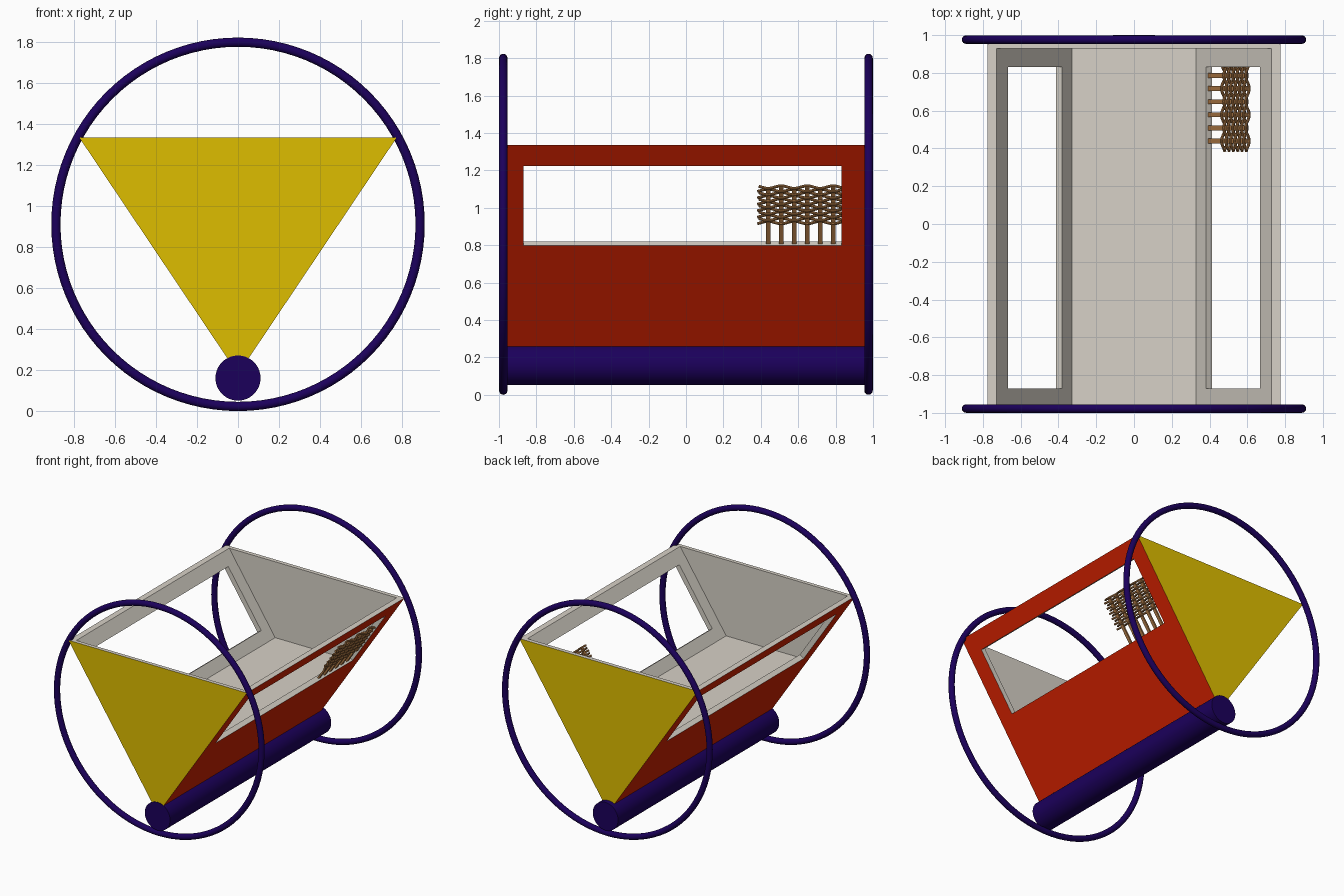
import bpy, bmesh, math
from mathutils import Vector

if "Cube" in bpy.data.objects:
    bpy.data.objects.remove(bpy.data.objects["Cube"])


def mat(name, rgb):
    m = bpy.data.materials.new(name)
    m.diffuse_color = (*rgb, 1)
    m.use_nodes = True
    m.node_tree.nodes["Principled BSDF"].inputs["Base Color"].default_value = m.diffuse_color
    return m


GREY = mat("warm_grey", (0.68, 0.64, 0.57))
RED = mat("brick_red", (0.68, 0.016, 0.0))
YELLOW = mat("mustard_yellow", (0.73, 0.51, 0.0))
PURPLE = mat("deep_purple", (0.011, 0.0, 0.105))
BROWN = mat("wicker_brown", (0.42, 0.19, 0.06))

APEX, TOP, SLOPE = 0.18, 1.336, 0.671         # triangular section of the trough
WALL = 0.048                                   # wall thickness measured level


def wall_x(z):
    return SLOPE * (z - APEX)


def prism(name, pts, y0, y1):
    """Extrude an xz profile along y."""
    bm = bmesh.new()
    face = bm.faces.new([bm.verts.new((x, y0, z)) for x, z in pts])
    ext = bmesh.ops.extrude_face_region(bm, geom=[face])
    moved = [v for v in ext["geom"] if isinstance(v, bmesh.types.BMVert)]
    bmesh.ops.translate(bm, verts=moved, vec=(0, y1 - y0, 0))
    bmesh.ops.recalc_face_normals(bm, faces=bm.faces)
    me = bpy.data.meshes.new(name)
    bm.to_mesh(me)
    bm.free()
    ob = bpy.data.objects.new(name, me)
    bpy.context.collection.objects.link(ob)
    return ob


def cut(target, cutter):
    mod = target.modifiers.new("cut", "BOOLEAN")
    mod.operation, mod.solver, mod.object = "DIFFERENCE", "EXACT", cutter
    bpy.context.view_layer.objects.active = target
    bpy.ops.object.modifier_apply(modifier=mod.name)
    bpy.data.objects.remove(cutter)


# Trough body: triangular prism, hollowed from above down to a flat floor
body = prism("trough_body", [(0, APEX), (wall_x(TOP), TOP), (-wall_x(TOP), TOP)], -0.997, 0.962)
FLOOR, OVER = 0.74, 1.45
xf, xo = wall_x(FLOOR) - WALL, wall_x(OVER) - WALL
cut(body, prism("pocket", [(-xf, FLOOR), (xf, FLOOR), (xo, OVER), (-xo, OVER)], -0.967, 0.93))

# Long windows cut square through both sloping walls
n = Vector((1, -SLOPE)).normalized()
low, high = Vector((wall_x(0.797), 0.797)), Vector((wall_x(1.223), 1.223))
for side in (1, -1):
    profile = [low + n * 0.03, high + n * 0.03, high - n * 0.06, low - n * 0.06]
    cut(body, prism("window", [(side * p.x, p.y) for p in profile], -0.87, 0.832))

# Yellow ends, red outer slopes, grey everywhere else
body.data.materials.clear()
for m in (GREY, RED, YELLOW):
    body.data.materials.append(m)
for f in body.data.polygons:
    nor, c = f.normal, f.center
    f.material_index = 0
    if abs(nor.y) > 0.9 and nor.y * c.y > 0 and abs(c.y) > 0.9:
        f.material_index = 2
    elif abs(nor.x) > 0.7 and nor.z < -0.3 and nor.x * c.x > 0:
        f.material_index = 1

# Keel roller under the trough
bpy.ops.mesh.primitive_cylinder_add(vertices=64, radius=0.11, depth=2.0,
                                    location=(0, 0, 0.161), rotation=(math.pi / 2, 0, 0))
roller = bpy.context.object
roller.name = "keel_roller"
roller.data.materials.append(PURPLE)
bpy.ops.object.shade_smooth_by_angle()

# Hoop at each end
for name, y in (("front_hoop", -0.977), ("back_hoop", 0.976)):
    bpy.ops.mesh.primitive_torus_add(major_segments=96, minor_segments=16, major_radius=0.889,
                                     minor_radius=0.0225, location=(0, y, 0.9115),
                                     rotation=(math.pi / 2, 0, 0))
    hoop = bpy.context.object
    hoop.name = name
    hoop.data.materials.append(PURPLE)
    bpy.ops.object.shade_smooth_by_angle()


def rods(name, paths, radius):
    """Round rods along a list of paths, as one mesh."""
    cu = bpy.data.curves.new(name, "CURVE")
    cu.dimensions, cu.bevel_depth, cu.bevel_resolution = "3D", radius, 2
    cu.use_fill_caps = True
    for path in paths:
        sp = cu.splines.new("POLY")
        sp.points.add(len(path) - 1)
        for p, co in zip(sp.points, path):
            p.co = (*co, 1)
    cu.materials.append(BROWN)
    ob = bpy.data.objects.new(name, cu)
    bpy.context.collection.objects.link(ob)
    bpy.ops.object.select_all(action="DESELECT")
    ob.select_set(True)
    bpy.context.view_layer.objects.active = ob
    bpy.ops.object.convert(target="MESH")
    bpy.ops.object.shade_smooth_by_angle()


# Wicker screen lying in the plane of the right window, at its back end
def on_wall(z, off=0.0):
    return Vector((wall_x(z) - 0.024 + n.x * off, z + n.y * off))


# Flat upright stakes
STEP, FIRST = 0.0695, 0.439
for i in range(6):
    y = FIRST + i * STEP
    stake = prism(f"wicker_stake_{i + 1}", [on_wall(0.808, 0.006), on_wall(1.108, 0.006),
                                            on_wall(1.108, -0.006), on_wall(0.808, -0.006)],
                  y - 0.0125, y + 0.0125)
    stake.data.materials.append(BROWN)

# Strands passing in front of and behind alternate stakes
rows = []
for r in range(12):
    sign = 1 if r % 2 else -1
    start = 0.383 + 0.008 * (r % 2)
    path = []
    for k in range(49):
        y = start + (0.836 - start) * k / 48
        wave = sign * math.cos(math.pi * (y - FIRST) / STEP)
        p = on_wall(0.921 + r * 0.0172, 0.012 * wave)
        path.append((p.x, y, p.y))
    rows.append(path)
rods("wicker_weave", rows, 0.0078)
